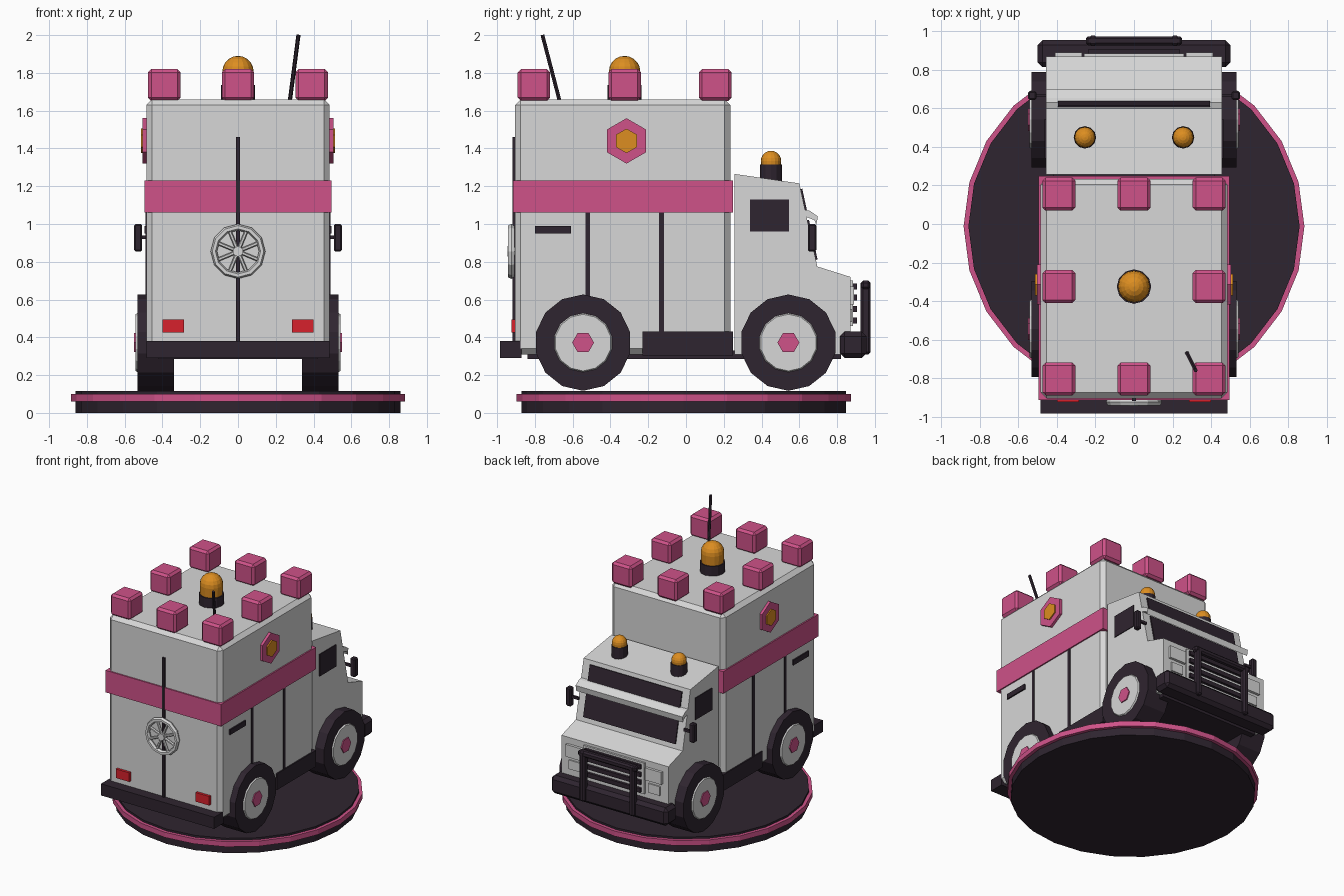
import bpy, bmesh
from math import pi, sin, cos, atan2
from mathutils import Vector, Matrix

if "Cube" in bpy.data.objects:
    bpy.data.objects.remove(bpy.data.objects["Cube"], do_unlink=True)


def material(name, rgb):
    m = bpy.data.materials.new(name)
    m.use_nodes = True
    m.diffuse_color = (*rgb, 1)
    m.node_tree.nodes["Principled BSDF"].inputs["Base Color"].default_value = (*rgb, 1)
    return m


WHITE = material("white paint", (0.68, 0.68, 0.68))
PINK = material("pink", (0.62, 0.085, 0.25))
DARK = material("dark plum", (0.028, 0.018, 0.029))
ORANGE = material("amber", (0.72, 0.27, 0.015))
RED = material("red", (0.68, 0.015, 0.025))


def finish(name, bm, mat, bevel=0):
    bmesh.ops.recalc_face_normals(bm, faces=bm.faces)
    me = bpy.data.meshes.new(name)
    bm.to_mesh(me)
    bm.free()
    ob = bpy.data.objects.new(name, me)
    bpy.context.collection.objects.link(ob)
    me.materials.append(mat)
    if bevel:
        mod = ob.modifiers.new("bevel", "BEVEL")
        mod.width, mod.segments = bevel, 1
    return ob


def box(name, mat, x, y, z, bevel=0):
    """Box from (low, high) ranges."""
    bm = bmesh.new()
    bmesh.ops.create_cube(bm, size=1)
    for v in bm.verts:
        v.co = [r[0] if c < 0 else r[1] for c, r in zip(v.co, (x, y, z))]
    return finish(name, bm, mat, bevel)


def pair(name, mat, x, y, z, bevel=0):
    """Matching boxes on the left (+x) and right."""
    box("left_" + name, mat, x, y, z, bevel)
    box("right_" + name, mat, (-x[1], -x[0]), y, z, bevel)


def rod(name, mat, a, b, r1, r2=None, sides=12, spin=0):
    """Cylinder or cone from point a to point b."""
    a, b = Vector(a), Vector(b)
    d = b - a
    bm = bmesh.new()
    bmesh.ops.create_cone(bm, cap_ends=True, segments=sides, radius1=r1,
                          radius2=r1 if r2 is None else r2, depth=d.length)
    turn = d.to_track_quat("Z", "Y").to_matrix().to_4x4()
    bm.transform(Matrix.Translation((a + b) / 2) @ turn @ Matrix.Rotation(spin, 4, "Z"))
    return finish(name, bm, mat)


def prism(name, mat, profile, x0, x1):
    """Profile of (y, z) points extruded along x."""
    bm = bmesh.new()
    face = bm.faces.new([bm.verts.new((x0, y, z)) for y, z in profile])
    new = bmesh.ops.extrude_face_region(bm, geom=[face])["geom"]
    bmesh.ops.translate(bm, vec=(x1 - x0, 0, 0),
                        verts=[v for v in new if isinstance(v, bmesh.types.BMVert)])
    return finish(name, bm, mat)


def polygon(cy, cz, r, n, start):
    return [(cy + r * cos(start + i * 2 * pi / n), cz + r * sin(start + i * 2 * pi / n))
            for i in range(n)]


def beacon(name, x, y, z, r, base, top):
    rod(name + "_base", DARK, (x, y, z), (x, y, z + base), r * 1.08, sides=12)
    bm = bmesh.new()
    bmesh.ops.create_uvsphere(bm, u_segments=16, v_segments=10, radius=r)
    for v in bm.verts:
        v.co = v.co + Vector((x, y, top - r if v.co.z > -0.001 else z + base))
    finish(name + "_lamp", bm, ORANGE)


# Display base
C = -0.012
rod("base_bottom", DARK, (0, C, 0), (0, C, 0.06), 0.86, sides=24)
rod("base_rim", PINK, (0, C, 0.06), (0, C, 0.1), 0.885, sides=24)
rod("base_top", DARK, (0, C, 0.1), (0, C, 0.115), 0.86, sides=24)

# Rear body, band and chassis
box("rear_body", WHITE, (-0.485, 0.485), (-0.905, 0.235), (0.31, 1.66), 0.03)
box("body_band", PINK, (-0.495, 0.495), (-0.915, 0.25), (1.06, 1.23))
box("chassis", DARK, (-0.42, 0.42), (-0.84, 0.82), (0.285, 0.33))
box("rear_bumper", DARK, (-0.485, 0.485), (-0.985, -0.87), (0.29, 0.38))
pair("running_board", DARK, (0.4, 0.495), (-0.23, 0.25), (0.305, 0.43))

# Side seams, handles and emblems
for y in (-0.52, -0.13):
    pair("door_seam", DARK, (0.482, 0.49), (y - 0.013, y + 0.013), (0.35, 1.07))
pair("door_handle", DARK, (0.48, 0.495), (-0.8, -0.61), (0.95, 0.99))
for side, s in (("left", 1), ("right", -1)):
    prism(side + "_emblem", PINK, polygon(-0.315, 1.44, 0.12, 6, pi / 2), s * 0.48, s * 0.505)
    prism(side + "_emblem_centre", ORANGE, polygon(-0.315, 1.44, 0.065, 6, pi / 2),
          s * 0.49, s * 0.514)

# Rear doors: seam, lights, spoked wheel
box("rear_door_seam", DARK, (-0.01, 0.01), (-0.918, -0.9), (0.38, 1.46))
pair("tail_light", RED, (0.285, 0.4), (-0.925, -0.9), (0.425, 0.495))
hub = Vector((0, -0.925, 0.855))
bm = bmesh.new()
rings = []
for i in range(12):
    a = i * pi / 6
    out = Vector((cos(a), 0, sin(a)))
    rings.append([bm.verts.new(hub + out * (0.128 + 0.017 * cos(b)) + Vector((0, 0.021 * sin(b), 0)))
                  for b in (k * pi / 3 for k in range(6))])
for i in range(12):
    p, q = rings[i - 1], rings[i]
    for k in range(6):
        bm.faces.new((p[k - 1], p[k], q[k], q[k - 1]))
finish("rear_wheel_ring", bm, WHITE)
for i in range(8):
    a = i * pi / 4 + pi / 8
    rod("rear_wheel_spoke", WHITE, hub, hub + Vector((cos(a), 0, sin(a))) * 0.12, 0.01, sides=6)
rod("rear_wheel_hub", WHITE, hub + Vector((0, 0.02, 0)), hub - Vector((0, 0.02, 0)), 0.028, sides=8)

# Roof blocks, beacons and aerial
for x in (-0.39, 0, 0.39):
    for y in (-0.805, -0.325, 0.155):
        if x or y != -0.325:
            box("roof_block", PINK, (x - 0.086, x + 0.086), (y - 0.086, y + 0.086),
                (1.652, 1.82), 0.017)
beacon("roof_beacon", 0, -0.325, 1.65, 0.083, 0.085, 1.89)
for x in (-0.255, 0.255):
    beacon("cab_beacon", x, 0.45, 1.22, 0.054, 0.095, 1.388)
rod("aerial", DARK, (0.275, -0.67, 1.655), (0.32, -0.76, 2.0), 0.011, sides=6)

# Cab shell
prism("cab", WHITE, [(0.257, 0.31), (0.257, 1.265), (0.6, 1.215), (0.695, 0.775),
                     (0.87, 0.72), (0.87, 0.31)], -0.458, 0.458)
pair("side_window", DARK, (0.455, 0.464), (0.34, 0.545), (0.96, 1.13))


def on_glass(z, lift):
    """Point above the sloping windscreen at height z."""
    return (0.6 + (1.215 - z) * 0.216 + lift, z + lift * 0.2)


def slab(name, mat, low, high, lift, half):
    prism(name, mat, [on_glass(low, -0.01), on_glass(low, lift),
                      on_glass(high, lift), on_glass(high, -0.01)], -half, half)


slab("upper_windscreen", DARK, 1.05, 1.185, 0.009, 0.395)
slab("lower_windscreen", DARK, 0.81, 1.02, 0.009, 0.395)
prism("sun_visor", WHITE, [(0.63, 1.075), (0.655, 1.07), (0.698, 1.04), (0.69, 0.995),
                           (0.68, 1.02), (0.63, 1.04)], -0.458, 0.458)

# Mirrors
pair("mirror", DARK, (0.507, 0.55), (0.645, 0.69), (0.855, 1.0), 0.008)
pair("mirror_arm", DARK, (0.45, 0.515), (0.66, 0.676), (0.92, 0.94))

# Grille, headlights, bumper and bull bar
box("grille_panel", WHITE, (-0.26, 0.26), (0.86, 0.885), (0.46, 0.7))
for z in (0.49, 0.55, 0.61, 0.67):
    box("grille_bar", DARK, (-0.24, 0.24), (0.88, 0.905), (z - 0.016, z + 0.016))
pair("headlight", WHITE, (0.27, 0.41), (0.86, 0.89), (0.575, 0.67))
pair("indicator", WHITE, (0.29, 0.39), (0.86, 0.88), (0.48, 0.55))
box("front_bumper", DARK, (-0.5, 0.5), (0.815, 0.955), (0.29, 0.43), 0.025)
pair("bull_bar_post", DARK, (0.19, 0.235), (0.925, 0.978), (0.31, 0.7), 0.012)
box("bull_bar_top", DARK, (-0.25, 0.25), (0.928, 0.975), (0.655, 0.7), 0.012)

# Road wheels
for end, y in (("rear", -0.545), ("front", 0.542)):
    for side, s in (("left", 1), ("right", -1)):
        n = f"{end}_{side}_"
        prism(n + "tyre", DARK, polygon(y, 0.372, 0.255, 14, pi / 2), s * 0.34, s * 0.533)
        rod(n + "hubcap", WHITE, (s * 0.52, y, 0.372), (s * 0.542, y, 0.372), 0.165, 0.15, 14)
        prism(n + "hub_nut", PINK, polygon(y, 0.372, 0.058, 6, 0), s * 0.53, s * 0.55)
